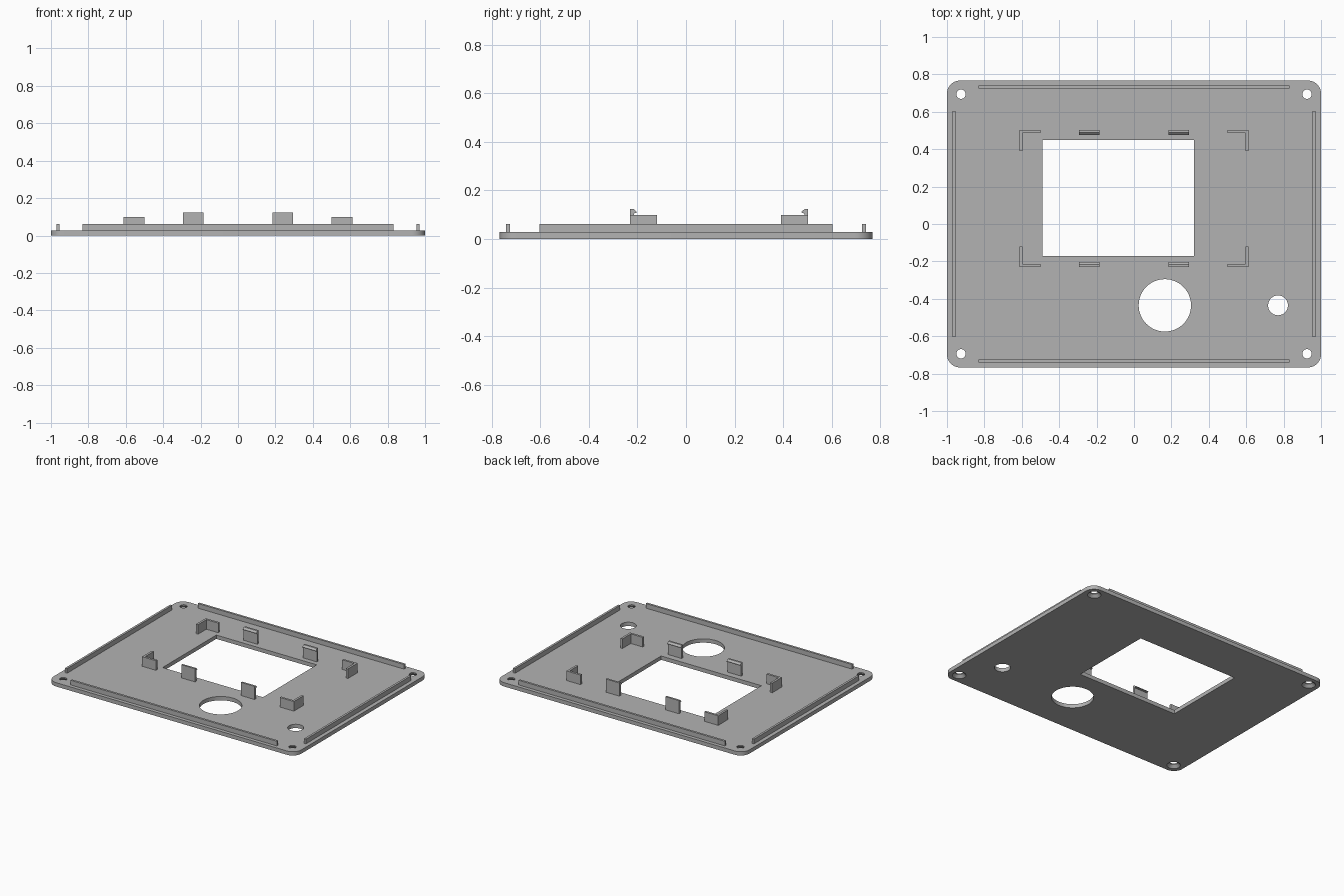
import bpy
import bmesh
import math
from mathutils import Matrix, Vector

default = bpy.data.objects.get("Cube")
if default:
    bpy.data.objects.remove(default, do_unlink=True)

GREY = (0.45, 0.45, 0.45, 1)
PLATE_TOP = 0.028
WALL = 0.016
MID_Y = 0.136          # centre line of the display mount

grey = bpy.data.materials.new("grey plastic")
grey.use_nodes = True
grey.diffuse_color = GREY
grey.node_tree.nodes["Principled BSDF"].inputs["Base Color"].default_value = GREY


def finish(name, bm):
    bmesh.ops.recalc_face_normals(bm, faces=bm.faces)
    mesh = bpy.data.meshes.new(name)
    bm.to_mesh(mesh)
    bm.free()
    mesh.materials.append(grey)
    obj = bpy.data.objects.new(name, mesh)
    bpy.context.collection.objects.link(obj)
    return obj


def box(name, low, high, corner=0):
    low, high = Vector(low), Vector(high)
    bm = bmesh.new()
    bmesh.ops.create_cube(bm, size=1, matrix=Matrix.Translation((low + high) / 2)
                          @ Matrix.Diagonal((*(high - low), 1)))
    if corner:
        upright = [e for e in bm.edges
                   if abs(e.verts[0].co.z - e.verts[1].co.z) > 1e-4]
        bmesh.ops.bevel(bm, geom=upright, offset=corner, segments=10,
                        profile=0.5, affect='EDGES')
    return finish(name, bm)


def cone(name, x, y, r_low, r_high, z_low, z_high, sides=48):
    bm = bmesh.new()
    bmesh.ops.create_cone(bm, cap_ends=True, segments=sides, radius1=r_low,
                          radius2=r_high, depth=z_high - z_low,
                          matrix=Matrix.Translation((x, y, (z_low + z_high) / 2)))
    return finish(name, bm)


def prism(name, points, sweep):
    bm = bmesh.new()
    face = bm.faces.new([bm.verts.new(p) for p in points])
    out = bmesh.ops.extrude_face_region(bm, geom=[face])
    bmesh.ops.translate(bm, vec=sweep,
                        verts=[g for g in out["geom"] if isinstance(g, bmesh.types.BMVert)])
    return finish(name, bm)


def cut(target, cutter):
    cutter.hide_render = True
    mod = target.modifiers.new("cut", 'BOOLEAN')
    mod.operation = 'DIFFERENCE'
    mod.solver = 'EXACT'
    mod.object = cutter
    bpy.context.view_layer.objects.active = target
    bpy.ops.object.modifier_apply(modifier=mod.name)
    bpy.data.objects.remove(cutter, do_unlink=True)


# Panel with display window, round openings and countersunk screw holes
panel = box("panel", (-1, -0.767, 0), (1, 0.767, PLATE_TOP), corner=0.07)
cut(panel, box("window_cutter", (-0.49, -0.17, -0.1), (0.32, 0.45, 0.1)))
cut(panel, cone("dial_cutter", 0.165, -0.435, 0.14, 0.14, -0.1, 0.1, 64))
cut(panel, cone("button_cutter", 0.77, -0.435, 0.053, 0.053, -0.1, 0.1))
for sx in (-1, 1):
    for sy in (-1, 1):
        x, y = sx * 0.925, sy * 0.694
        cut(panel, cone("screw_cutter", x, y, 0.025, 0.025, -0.1, 0.1, 32))
        cut(panel, cone("sink_cutter", x, y, 0.05, 0.025, -0.005, 0.02, 32))

bpy.ops.object.select_all(action='DESELECT')
panel.select_set(True)
bpy.context.view_layer.objects.active = panel
bpy.ops.object.shade_smooth_by_angle(angle=math.radians(30))

# Locating rails along the four edges
for side, s in (("front", -1), ("back", 1)):
    a, b = sorted((s * 0.725, s * 0.741))
    box(side + "_rail", (-0.832, a, PLATE_TOP), (0.832, b, 0.062))
for side, s in (("right", -1), ("left", 1)):
    a, b = sorted((s * 0.955, s * 0.971))
    box(side + "_rail", (a, -0.604, PLATE_TOP), (b, 0.604, 0.062))

# L-shaped corner brackets and hooked clips around the window
HALF_X, HALF_Y, ARM = 0.612, 0.367, 0.112
for side_y, sy in (("front", -1), ("back", 1)):
    for side_x, sx in (("right", -1), ("left", 1)):
        ell = [(0, 0), (ARM, 0), (ARM, WALL), (WALL, WALL), (WALL, ARM), (0, ARM)]
        prism(f"{side_y}_{side_x}_bracket",
              [(sx * (HALF_X - u), MID_Y + sy * (HALF_Y - v), PLATE_TOP) for u, v in ell],
              (0, 0, 0.098 - PLATE_TOP))

        # Profile as (distance inward, height)
        hook = [(0, PLATE_TOP), (WALL, PLATE_TOP), (WALL, 0.105),
                (0.027, 0.108), (0.027, 0.112), (0.014, 0.124), (0, 0.124)]
        prism(f"{side_y}_{side_x}_clip",
              [(sx * 0.24 - 0.055, MID_Y + sy * (HALF_Y - d), z) for d, z in hook],
              (0.11, 0, 0))
